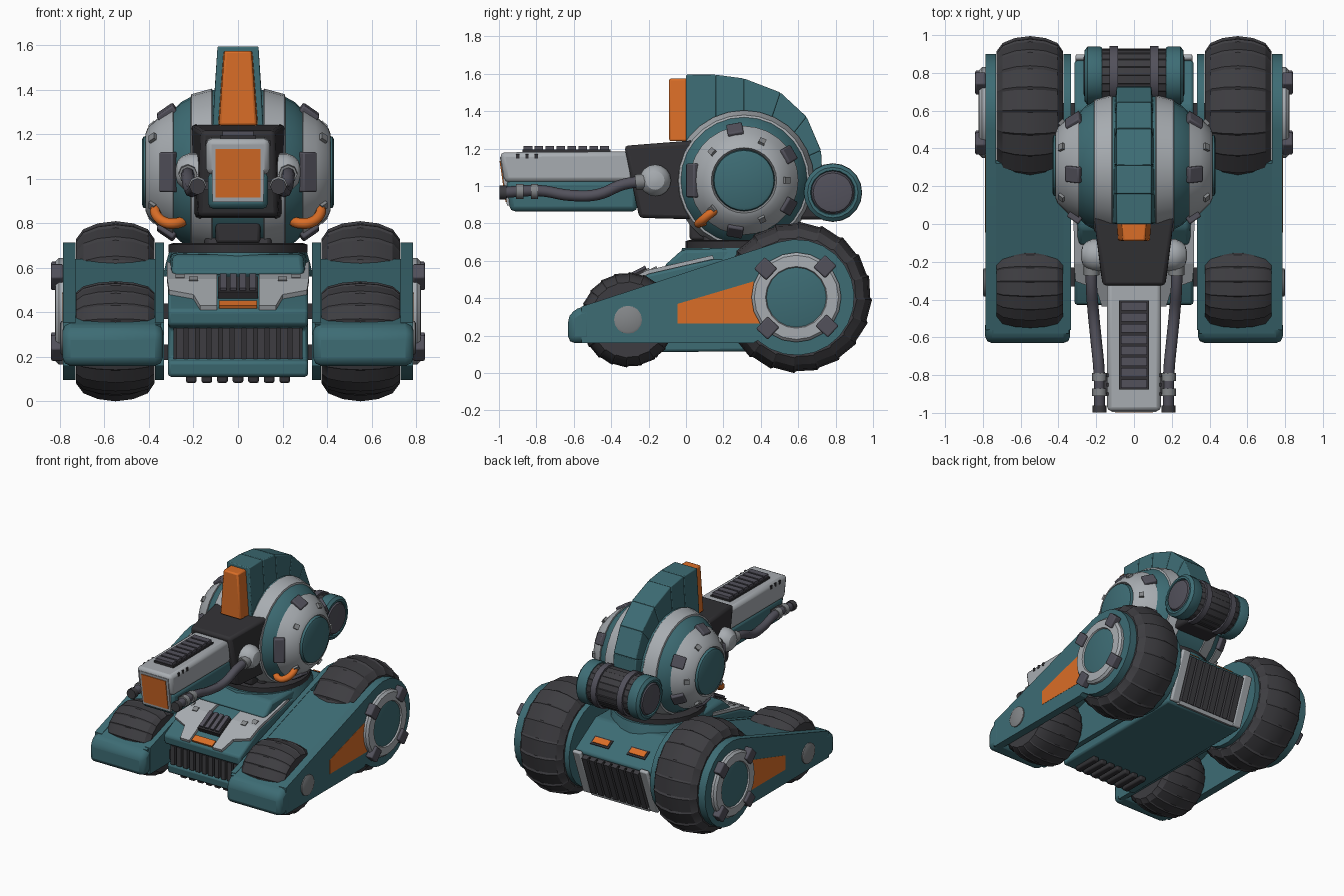
import bpy, bmesh, math
from mathutils import Matrix, Vector

if "Cube" in bpy.data.objects:
    bpy.data.objects.remove(bpy.data.objects["Cube"])

def material(name, rgb):
    m = bpy.data.materials.new(name)
    m.diffuse_color = (*rgb, 1)
    m.use_nodes = True
    m.node_tree.nodes["Principled BSDF"].inputs["Base Color"].default_value = m.diffuse_color
    return m

TEAL = material("teal paint", (.047, .15, .175))
GREY = material("light grey metal", (.39, .415, .44))
RUBBER = material("dark rubber", (.047, .046, .052))
CHAR = material("charcoal", (.032, .031, .035))
SLATE = material("slate metal", (.085, .082, .105))
ORANGE = material("orange", (.70, .155, .02))
STEEL = material("steel", (.23, .24, .25))

def finish(name, bm, mats, mirror=False, bevel=0):
    bmesh.ops.recalc_face_normals(bm, faces=bm.faces)
    me = bpy.data.meshes.new(name)
    bm.to_mesh(me)
    bm.free()
    ob = bpy.data.objects.new(name, me)
    bpy.context.collection.objects.link(ob)
    for m in mats:
        me.materials.append(m)
    if bevel:
        b = ob.modifiers.new("bevel", 'BEVEL')
        b.width, b.segments, b.limit_method = bevel, 2, 'ANGLE'
    if mirror:
        ob.modifiers.new("mirror", 'MIRROR').use_clip = False
    return ob

def loft(name, a, b, mat, **k):
    """Solid between two matching outlines."""
    bm = bmesh.new()
    a = [bm.verts.new(p) for p in a]
    b = [bm.verts.new(p) for p in b]
    bm.faces.new(a)
    bm.faces.new(b)
    for i in range(len(a)):
        j = (i + 1) % len(a)
        bm.faces.new((a[i], a[j], b[j], b[i]))
    return finish(name, bm, [mat], **k)

def slab(name, pts, off, mat, **k):
    return loft(name, pts, [Vector(p) + Vector(off) for p in pts], mat, **k)

def prism(name, yz, x0, x1, mat, **k):
    return slab(name, [(x0, y, z) for y, z in yz], (x1 - x0, 0, 0), mat, **k)

def tapered(name, yzw, mat, **k):
    """Side profile with its own half width at each point."""
    return loft(name, [(-w, y, z) for y, z, w in yzw], [(w, y, z) for y, z, w in yzw], mat, **k)

def boxes(name, places, size, mat, **k):
    bm = bmesh.new()
    for m in places:
        if not isinstance(m, Matrix):
            m = Matrix.Translation(m)
        bmesh.ops.create_cube(bm, size=1, matrix=m @ Matrix.Diagonal((*size, 1)))
    return finish(name, bm, [mat], **k)

def lathe(name, prof, c, mats, n=24, tread=0, axis='X', sx=1, **k):
    """Turn (along, radius) about an axis; mats gives one colour per strip."""
    bm = bmesh.new()
    angs = []
    for i in range(n):
        angs.append((2 * math.pi * i / n, 1 - tread))
        if tread:
            angs.append((2 * math.pi * (i + .9) / n, 1))
    used = list(dict.fromkeys(mats))
    rows = []
    for t, r in prof:
        row = []
        for a, s in angs:
            u, v = r * s * math.cos(a), r * s * math.sin(a)
            p = (t, u, v) if axis == 'X' else (u * sx, v, t)
            row.append(bm.verts.new(Vector(c) + Vector(p)))
        rows.append(row)
    for s in range(len(rows) - 1):
        for i in range(len(angs)):
            j = (i + 1) % len(angs)
            f = bm.faces.new((rows[s][i], rows[s][j], rows[s + 1][j], rows[s + 1][i]))
            f.material_index = used.index(mats[min(s, len(mats) - 1)])
    bm.faces.new(rows[0]).material_index = used.index(mats[0])
    bm.faces.new(rows[-1]).material_index = used.index(mats[-1])
    return finish(name, bm, used, **k)

def radial(c, x, r, angle, tilt=0):
    return (Matrix.Translation(c) @ Matrix.Rotation(math.radians(angle), 4, 'X')
            @ Matrix.Translation((x, r, 0)) @ Matrix.Rotation(math.radians(tilt), 4, 'Z'))

def tube(name, pts, r, mat):
    for s, side in ((1, "right"), (-1, "left")):
        cu = bpy.data.curves.new(name, 'CURVE')
        cu.dimensions, cu.bevel_depth, cu.bevel_resolution = '3D', r, 2
        cu.use_fill_caps, cu.resolution_u = True, 5
        sp = cu.splines.new('BEZIER')
        sp.bezier_points.add(len(pts) - 1)
        for bp, (x, y, z) in zip(sp.bezier_points, pts):
            bp.co = (s * x, y, z)
            bp.handle_left_type = bp.handle_right_type = 'AUTO'
        cu.materials.append(mat)
        bpy.context.collection.objects.link(bpy.data.objects.new(side + "_" + name, cu))

# Wheels
REAR, FRONT = (0, .59, .405), (0, -.31, .285)
def tyre(name, c, R):
    prof = [(.375, .6 * R), (.375, .8 * R), (.405, .91 * R), (.47, .975 * R), (.55, R),
            (.63, .975 * R), (.695, .91 * R), (.728, .8 * R), (.728, .6 * R)]
    lathe(name, prof, c, [RUBBER], n=20, tread=.025, mirror=True)
tyre("rear_wheel", REAR, .405)
tyre("front_wheel", FRONT, .255)

# Side pods: open below, closed by wheel plates
prism("pod_cover", [(-.58, .345), (.32, .64), (.34, .60), (-.56, .30)], .345, .745, TEAL, mirror=True)
prism("pod_nose", [(-.63, .16), (-.63, .31), (-.58, .345), (-.50, .37), (-.50, .16)], .338, .788, TEAL, mirror=True, bevel=.035)
arc = [(.59 + .31 * math.cos(math.radians(a)), .405 + .31 * math.sin(math.radians(a))) for a in range(108, -133, -15)]
plate = [(-.56, .16), (-.56, .355)] + arc + [(.36, .16)]
prism("outer_pod_plate", plate, .73, .787, TEAL, mirror=True)
prism("inner_pod_plate", plate, .333, .372, TEAL, mirror=True)
prism("pod_side_panel", [(-.045, .265), (-.045, .37), (.36, .49), (.43, .265)], .782, .7885, ORANGE, mirror=True)
lathe("rear_hub", [(.78, .24), (.805, .24), (.82, .225), (.822, .165), (.812, .16), (.815, .15)], REAR, [GREY, GREY, GREY, GREY, TEAL], n=20, mirror=True)
boxes("rear_hub_clamps", [radial(REAR, .813, .225, a) for a in (47, 137, 227, 317)], (.055, .09, .085), SLATE, mirror=True, bevel=.008)
lathe("front_hub", [(.78, .075), (.795, .075), (.80, .065)], FRONT, [STEEL], n=16, mirror=True)
boxes("axles", [REAR, (0, -.28, .22)], (.76, .1, .07), CHAR)

# Hull
prism("hull", [(-.38, .11), (-.39, .18), (-.35, .19), (-.35, .33), (-.42, .34), (-.43, .41), (-.2, .53), (.15, .61),
               (.62, .62), (.87, .47), (.74, .12)], -.315, .315, TEAL, bevel=.015)
boxes("front_grille_back", [(0, -.355, .26)], (.58, .02, .14), CHAR)
boxes("front_grille_slats", [(-.26 + .052 * i, -.375, .26) for i in range(11)], (.034, .05, .14), RUBBER)
boxes("chin_ribs", [(-.21 + .07 * i, -.25, .105) for i in range(7)], (.048, .2, .045), CHAR, bevel=.01)

# Front deck armour following the two slopes
def deck(x, z):
    return (x, -.43 + (z - .41) / .12 * .23 if z < .531 else -.2 + (z - .53) / .08 * .35, z)
for n, o in (("lower", [(.095, .41), (.17, .41), (.2, .46), (.31, .48), (.318, .53), (.095, .53)]),
             ("upper", [(.095, .53), (.318, .53), (.32, .61), (.23, .565), (.095, .56)])):
    slab("deck_armour_" + n, [deck(x, z) for x, z in o], (0, -.008, .02), GREY, mirror=True)
slope = Matrix.Rotation(math.radians(27.5), 4, 'X')
boxes("deck_vent", [Matrix.Translation((0, -.27, .505)) @ slope], (.18, .15, .05), CHAR)
boxes("deck_vent_slats", [Matrix.Translation((-.066 + .044 * i, -.27, .52)) @ slope for i in range(4)], (.03, .14, .05), SLATE)
boxes("deck_light", [Matrix.Translation((0, -.40, .435)) @ slope], (.17, .05, .016), ORANGE)
boxes("deck_bolts", [Matrix.Translation(p) @ slope for p in ((.2, -.21, .545), (.26, -.17, .555))], (.04, .035, .02), STEEL, mirror=True)

# Rear grille and lights
def back(x, z):
    return (x, .87 - (.47 - z) * .371, z)
def quad(x0, x1, z0, z1):
    return [back(x0, z0), back(x1, z0), back(x1, z1), back(x0, z1)]
N = Vector((0, .937, -.348))
slab("rear_grille_back", quad(-.24, .24, .15, .45), N * .01, CHAR)
for i in range(8):
    x = -.21 + .06 * i
    slab("rear_grille_slat", quad(x - .022, x + .022, .15, .45), N * .038, RUBBER)
slab("rear_grille_frame", quad(.24, .31, .13, .48), N * .03, GREY, mirror=True, bevel=.01)
slab("rear_grille_sill", quad(-.24, .24, .125, .15), N * .03, GREY)
rs = Matrix.Rotation(math.radians(-31), 4, 'X')
boxes("rear_lights_frame", [Matrix.Translation((.15, .775, .528)) @ rs], (.15, .07, .012), CHAR, mirror=True)
boxes("rear_lights", [Matrix.Translation((.15, .775, .53)) @ rs], (.125, .045, .02), ORANGE, mirror=True)

# Turret ring and neck
C = (0, .31, 1.03)
lathe("turret_base", [(.56, .36), (.62, .345), (.67, .33)], (0, .31, 0), [TEAL], n=24, axis='Z', sx=.94)
tapered("turret_base_front", [(-.12, .57, .3), (-.02, .66, .29), (.3, .67, .31), (.3, .57, .31)], TEAL, bevel=.02)
lathe("turret_collar", [(.66, .30), (.67, .312), (.705, .312), (.712, .29)], (0, .31, 0), [CHAR], n=24, axis='Z')
boxes("turret_neck", [(0, .27, .76)], (.30, .36, .14), RUBBER, bevel=.02)
boxes("neck_front", [(0, .09, .76)], (.2, .14, .1), CHAR, bevel=.015)

# Turret ball in bands of colour
lathe("turret_ball", [(0, .37), (.115, .37), (.12, .375), (.21, .35), (.213, .338), (.255, .315), (.29, .282), (.292, .291), (.35, .255),
      (.405, .2), (.415, .175), (.40, .165), (.425, .16), (.432, .145)], C,
      [TEAL, GREY, GREY, GREY, TEAL, TEAL, GREY, GREY, GREY, GREY, STEEL, TEAL, TEAL], n=28, mirror=True)
boxes("turret_clamps", [radial(C, .318, .268, a, -35) for a in (100, 30, -30, -100)], (.09, .045, .085), SLATE, mirror=True, bevel=.008)
boxes("turret_front_clamp", [radial(C, .312, .27, 180, -35)], (.075, .05, .18), SLATE, mirror=True, bevel=.008)
boxes("turret_bolts", [radial(C, .38, .225, a, -45) for a in (138, 65, 0, -65, -138)], (.035, .03, .035), STEEL, mirror=True)

# Segmented crest with front plate
top = [(0, 1.595), (.16, 1.595), (.31, 1.575), (.505, 1.50), (.645, 1.37), (.722, 1.19), (.73, 1.03)]
inner = [(0, 1.22), (.16, 1.25), (.31, 1.25), (.41, 1.22), (.48, 1.16), (.52, 1.10), (.53, 1.0)]
for i in range(6):
    prof = [(*inner[i], .115), (*top[i], .092), (*top[i + 1], .092), (*inner[i + 1], .115)]
    tapered("crest_segment", prof, TEAL, bevel=.006)
tapered("crest_front_plate", [(-.09, 1.24, .085), (-.09, 1.575, .06), (.01, 1.575, .065), (.01, 1.24, .09)], ORANGE, bevel=.01)

# Gun mantlet and barrel
tapered("gun_mantlet", [(-.33, 1.215, .165), (.05, 1.245, .215), (.12, 1.1, .215), (.12, .82, .2), (-.25, .83, .18)], CHAR, bevel=.02)
prism("barrel_upper", [(-.995, 1.18), (-.97, 1.02), (-.28, 1.02), (-.28, 1.185)], -.143, .143, GREY, bevel=.025)
prism("barrel_lower", [(-.965, 1.03), (-.94, .865), (-.26, .865), (-.26, 1.03)], -.135, .135, TEAL, bevel=.025)
slab("muzzle_frame", [(-.12, -.995, 1.155), (.12, -.995, 1.155), (.115, -.957, .895), (-.115, -.957, .895)], (0, .04, 0), GREY)
slab("muzzle_face", [(-.1, -.997, 1.135), (.1, -.997, 1.135), (.1, -.965, .915), (-.1, -.965, .915)], (0, .009, 0), ORANGE)
boxes("barrel_vent", [(0, -.64, 1.185)], (.16, .47, .02), CHAR)
boxes("barrel_vent_slats", [(0, -.845 + .0585 * i, 1.195) for i in range(8)], (.14, .046, .04), SLATE)
boxes("barrel_vent_holes", [(.14, -.9 + .05 * i, 1.16) for i in range(3)], (.012, .018, .025), CHAR, mirror=True)

# Gun pivots and cables
piv = (0, -.165, 1.03)
lathe("gun_pivot", [(.15, .085), (.22, .085), (.25, .072), (.272, .05), (.28, .02)], piv, [GREY], n=16, mirror=True)
tube("gun_cable", [(.225, -.17, 1.03), (.225, -.33, 1.01), (.215, -.47, .955), (.20, -.62, .95), (.185, -.78, .975), (.182, -.99, .965)], .03, SLATE)
tube("cable_socket", [(.225, -.18, 1.03), (.225, -.27, 1.02)], .042, STEEL)
for y in (-.81, -.89):
    tube("cable_collar", [(.182, y - .02, .972), (.182, y + .02, .972)], .04, STEEL)
tube("cable_tip", [(.182, -.998, .965), (.182, -.96, .965)], .037, RUBBER)
boxes("cable_bracket", [(.15, -.85, .97)], (.05, .1, .04), RUBBER, mirror=True)

# Orange hoses below the turret
tube("turret_hose", [(.365, .17, .885), (.37, .12, .845), (.33, .075, .805), (.28, .07, .80), (.235, .11, .815)], .024, ORANGE)

# Rear drum
D = (0, .785, .965)
lathe("rear_drum", [(-.18, .14), (-.17, .145), (.17, .145), (.18, .14)], D, [RUBBER], n=20, tread=.03)
lathe("drum_bands", [(.085, .14), (.085, .157), (.13, .157), (.13, .14)], D, [SLATE], n=20, mirror=True)
lathe("drum_end", [(.17, .15), (.18, .155), (.245, .155), (.262, .135), (.262, .12), (.25, .115), (.265, .105), (.268, .09)], D,
      [TEAL, TEAL, TEAL, TEAL, TEAL, SLATE, SLATE], n=20, mirror=True)
boxes("drum_mount", [(0, .64, .90)], (.3, .2, .16), CHAR, bevel=.02)

# Smooth curved parts while keeping edges crisp
bpy.ops.object.select_all(action='DESELECT')
for ob in bpy.data.objects:
    if ob.type == 'MESH':
        ob.select_set(True)
        bpy.context.view_layer.objects.active = ob
bpy.ops.object.shade_smooth_by_angle(angle=math.radians(28))
